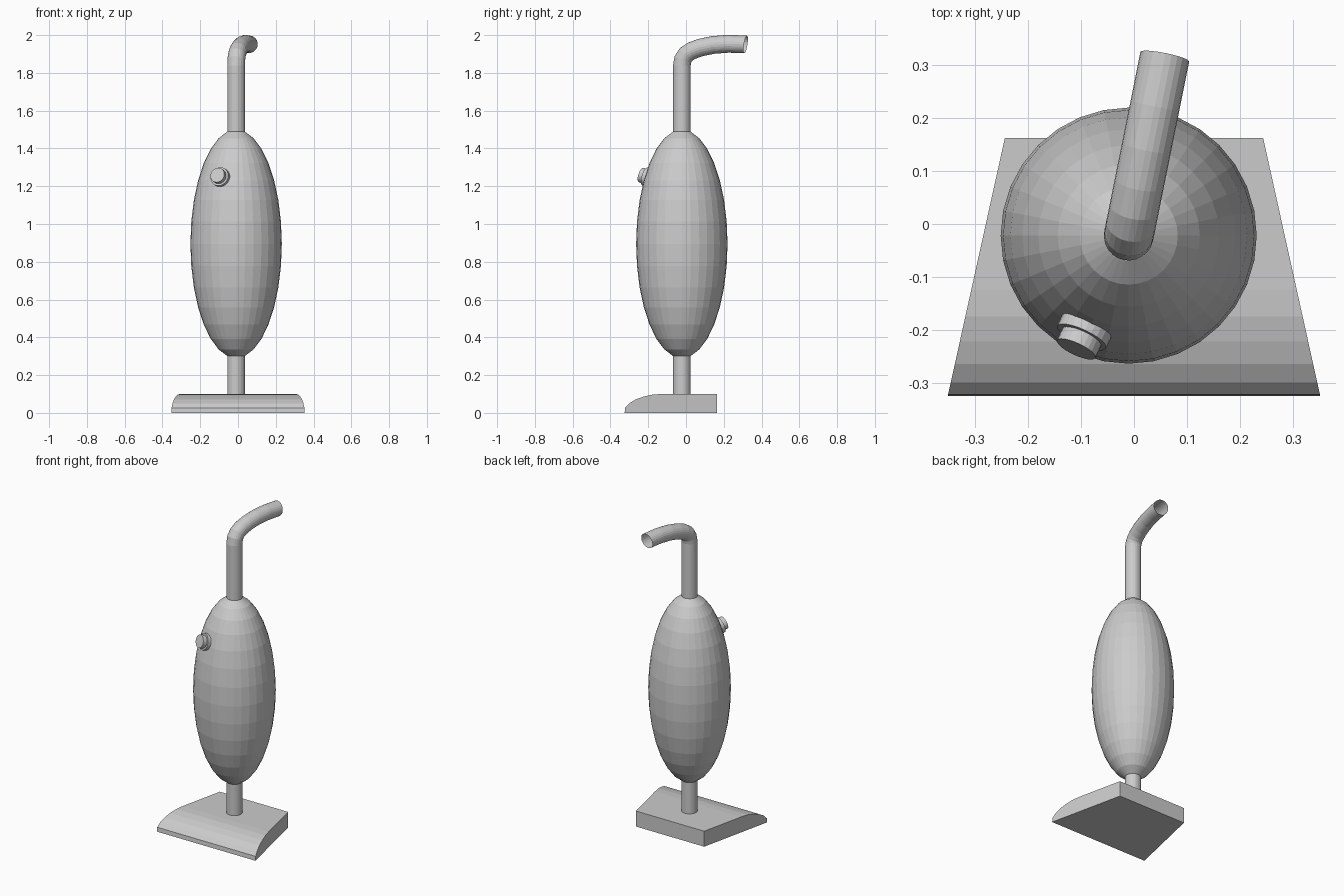
import bpy, bmesh, math
from mathutils import Vector

if "Cube" in bpy.data.objects:
    bpy.data.objects.remove(bpy.data.objects["Cube"])

CX, CY = -0.01, -0.022      # vertical axis of tube and body


def mesh_object(name, bm):
    bmesh.ops.recalc_face_normals(bm, faces=bm.faces)
    me = bpy.data.meshes.new(name)
    bm.to_mesh(me)
    bm.free()
    ob = bpy.data.objects.new(name, me)
    bpy.context.collection.objects.link(ob)
    return ob


def disc(name, origin, axis, start, end, radius):
    # capped cylinder lying along an axis between two distances
    bpy.ops.mesh.primitive_cylinder_add(vertices=24, radius=radius, depth=end - start,
                                        location=origin + axis * (start + end) / 2)
    ob = bpy.context.object
    ob.name = name
    ob.rotation_euler = axis.to_track_quat('Z', 'Y').to_euler()
    return ob


# floor head: side profile stretched between tapering sides
def half_width(y):
    return 0.352 + (0.244 - 0.352) * (y + 0.325) / 0.488


profile = [(-0.325, 0), (-0.322, 0.027), (-0.3, 0.051), (-0.265, 0.072), (-0.222, 0.087),
           (-0.175, 0.097), (-0.125, 0.1), (0.163, 0.1), (0.163, 0)]
bm = bmesh.new()
sides = [[bm.verts.new((s * half_width(y), y, z)) for y, z in profile] for s in (-1, 1)]
for side in sides:
    bm.faces.new(side)
n = len(profile)
for i in range(n):
    j = (i + 1) % n
    bm.faces.new((sides[0][i], sides[0][j], sides[1][j], sides[1][i]))
mesh_object("floor_head", bm)

# egg-shaped dust bag body
bpy.ops.mesh.primitive_uv_sphere_add(segments=32, ring_count=16, radius=1, location=(CX, CY, 0.895))
body = bpy.context.object
body.name = "body"
body.scale = (0.242, 0.242, 0.605)

# tube running up through the body and bending into the handle, open at its end
heading = Vector((0.068, 0.337, 0)).normalized()
path = [(0, 0.08), (0, 1.84), (0.006, 1.872), (0.022, 1.897), (0.052, 1.917), (0.1, 1.934),
        (0.17, 1.948), (0.25, 1.954), (0.345, 1.953 - 0.002)]
centres = [Vector((CX, CY, z)) + heading * t for t, z in path]
across = Vector((0, 0, 1)).cross(heading)
SIDES, R = 24, 0.047
bm = bmesh.new()
rings = []
for i, c in enumerate(centres):
    tangent = (centres[min(i + 1, len(path) - 1)] - centres[max(i - 1, 0)]).normalized()
    if i == 1:
        tangent = Vector((0, 0, 1))
    if i == len(path) - 1:
        tangent = (heading - Vector((0, 0, 0.15))).normalized()
    up = tangent.cross(across)
    rings.append([bm.verts.new(c + R * (across * math.cos(a) + up * math.sin(a)))
                  for a in (2 * math.pi * k / SIDES for k in range(SIDES))])
for a, b in zip(rings, rings[1:]):
    for k in range(SIDES):
        m = (k + 1) % SIDES
        bm.faces.new((a[k], a[m], b[m], b[k]))
mesh_object("handle_tube", bm)

# push button on the front of the body
out = Vector((-0.42, -0.908, 0))
seat = Vector((CX, CY, 1.247)) + out * 0.196
axis = (out + Vector((0, 0, 0.3))).normalized()
disc("button_collar", seat, axis, -0.02, 0.016, 0.051)
disc("button", seat, axis, 0.0, 0.042, 0.04)
